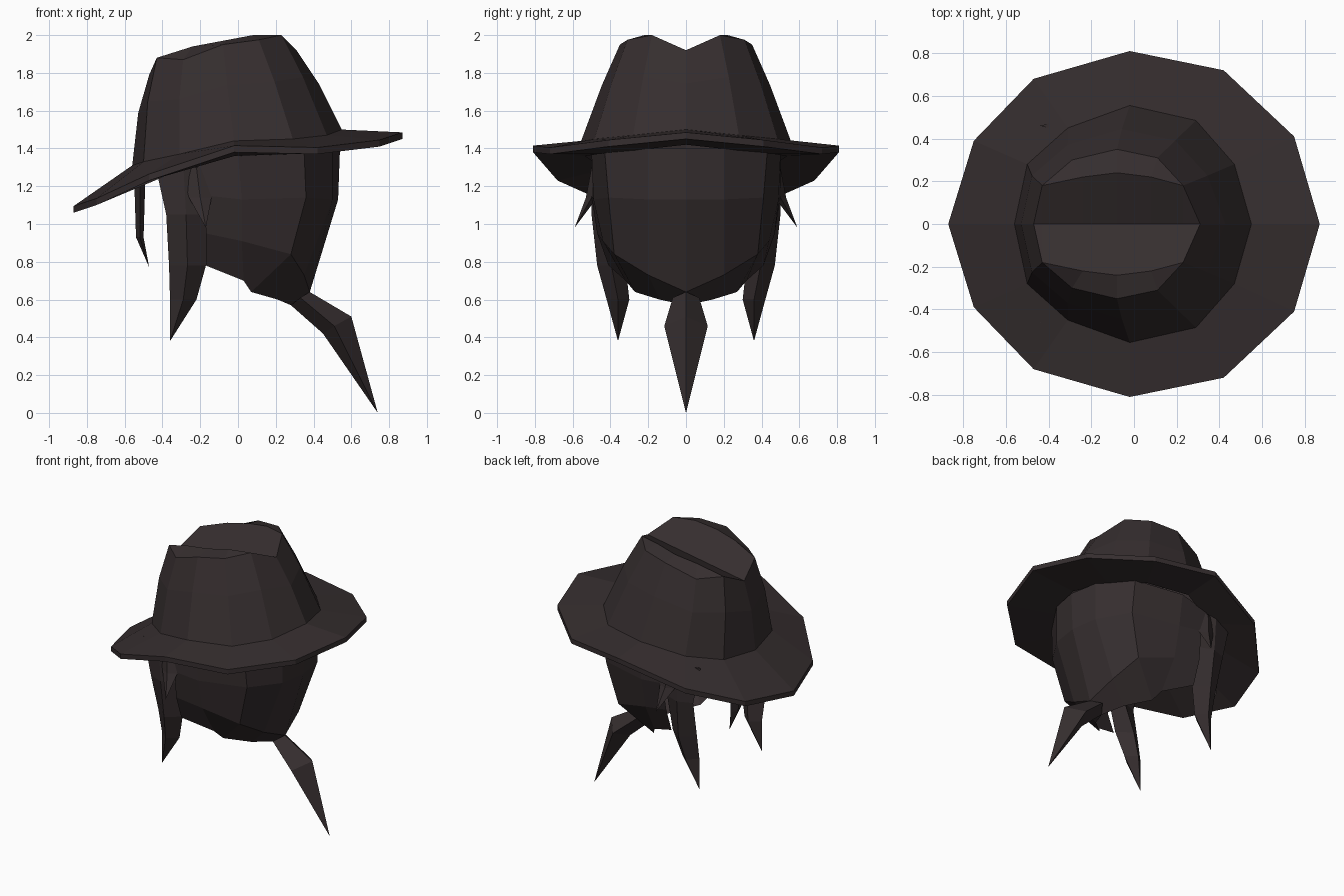
import bpy, bmesh

if "Cube" in bpy.data.objects:
    bpy.data.objects.remove(bpy.data.objects["Cube"])

mat = bpy.data.materials.new("dark brown")
mat.diffuse_color = (0.036, 0.027, 0.028, 1)
mat.use_nodes = True
mat.node_tree.nodes["Principled BSDF"].inputs["Base Color"].default_value = mat.diffuse_color


def finish(name, bm):
    bmesh.ops.remove_doubles(bm, verts=bm.verts, dist=0.0005)
    bmesh.ops.recalc_face_normals(bm, faces=bm.faces)
    me = bpy.data.meshes.new(name)
    bm.to_mesh(me)
    bm.free()
    me.materials.append(mat)
    ob = bpy.data.objects.new(name, me)
    bpy.context.collection.objects.link(ob)
    return ob


def loft(name, rings, closed=True, tip=None):
    """Skin a stack of rings, optionally ending in a point."""
    bm = bmesh.new()
    rows = [[bm.verts.new(p) for p in r] for r in rings]
    n = len(rows[0])
    span = range(n if closed else n - 1)
    for a, b in zip(rows, rows[1:]):
        for i in span:
            j = (i + 1) % n
            bm.faces.new((a[i], a[j], b[j], b[i]))
    if tip:
        t = bm.verts.new(tip)
        for i in span:
            bm.faces.new((rows[-1][i], rows[-1][(i + 1) % n], t))
        bm.faces.new(rows[0])
    return finish(name, bm)


def full(half):
    """Mirror a front-to-back half ring across y = 0."""
    return half + [(x, -y, z) for x, y, z in half[-2:0:-1]]


def diamond(x0, x1, y0, y1, z):
    xm, ym = (x0 + x1) / 2, (y0 + y1) / 2
    return [(x0, ym, z), (xm, y1, z), (x1, ym, z), (xm, y0, z)]


# Hat: brim underside, rim, crown, ridge and centre crease
rim = [(-.87, 0, 1.06), (-.75, .39, 1.10), (-.47, .68, 1.23), (-.02, .81, 1.38),
       (.42, .72, 1.37), (.75, .41, 1.41), (.87, 0, 1.45)]
rim_top = [(x, y, z + .035) for x, y, z in rim]
base = [(-.56, 0, 1.31), (-.50, .28, 1.33), (-.31, .45, 1.37), (-.02, .555, 1.44),
        (.29, .485, 1.45), (.47, .28, 1.47), (.55, 0, 1.50)]
under = [(x * .96, y * .96, z - .08) for x, y, z in base]
top = [(-.47, 0, 1.79), (-.43, .18, 1.88), (-.29, .30, 1.87), (-.08, .35, 1.95),
       (.11, .31, 1.975), (.23, .18, 2.0), (.31, 0, 1.92)]
mid = [tuple(a * .42 + b * .58 for a, b in zip(p, q)) for p, q in zip(base, top)]
mid = [(x * 1.04, y * 1.02, z) for x, y, z in mid]
ridge = [top[0], top[1], (-.24, .22, 1.94), (-.08, .24, 1.97), (.08, .22, 2.0), top[5], top[6]]
crease = [(x, 0, 1.79 + (x + .47) / .78 * .13) for x, y, z in ridge]
loft("hat", [full(r) for r in (under, rim, rim_top, base, mid, top, ridge, crease)])

# Hair around the sides and back of the head, open at the face
rows = [
    [(-.22, .49, 1.32), (0, .50, 1.37), (.35, .43, 1.38), (.50, .20, 1.40), (.54, 0, 1.40)],
    [(-.16, .50, 1.15), (.02, .49, 1.13), (.36, .41, 1.14), (.50, .20, 1.13), (.53, 0, 1.13)],
    [(-.17, .47, .95), (.02, .44, .91), (.28, .38, .84), (.35, .20, .73), (.38, 0, .64)],
    [(-.17, .41, .78), (.03, .32, .70), (.07, .27, .64), (.21, .14, .60), (.28, 0, .57)],
]
loft("back_hair", [[(x, -y, z) for x, y, z in r[:-1]] + r[::-1] for r in rows], closed=False)

# Side locks and the small flicks over the ears
for side, s in (("left", 1), ("right", -1)):
    lock = [diamond(-.44, -.14, .42, .50, 1.32), diamond(-.38, -.17, .42, .50, 1.05),
            diamond(-.365, -.17, .32, .47, .78), diamond(-.36, -.22, .30, .42, .60)]
    loft("side_lock_" + side, [[(x, y * s, z) for x, y, z in r] for r in lock],
         tip=(-.36, .36 * s, .38))
    flick = [diamond(-.30, -.14, .43, .50, 1.30), diamond(-.26, -.14, .47, .53, 1.14)]
    loft("ear_flick_" + side, [[(x, y * s, z) for x, y, z in r] for r in flick],
         tip=(-.17, .59 * s, .98))

# Single strand hanging over the forehead
loft("forehead_strand", [diamond(-.55, -.49, .08, .24, 1.25), diamond(-.54, -.50, .11, .23, .93)],
     tip=(-.47, .17, .77))

# Ponytail
loft("ponytail", [
    [(.38, 0, .64), (.33, .07, .61), (.28, 0, .57), (.33, -.07, .61)],
    [(.60, 0, .51), (.51, .115, .46), (.45, 0, .42), (.51, -.115, .46)]],
    tip=(.74, 0, 0))
